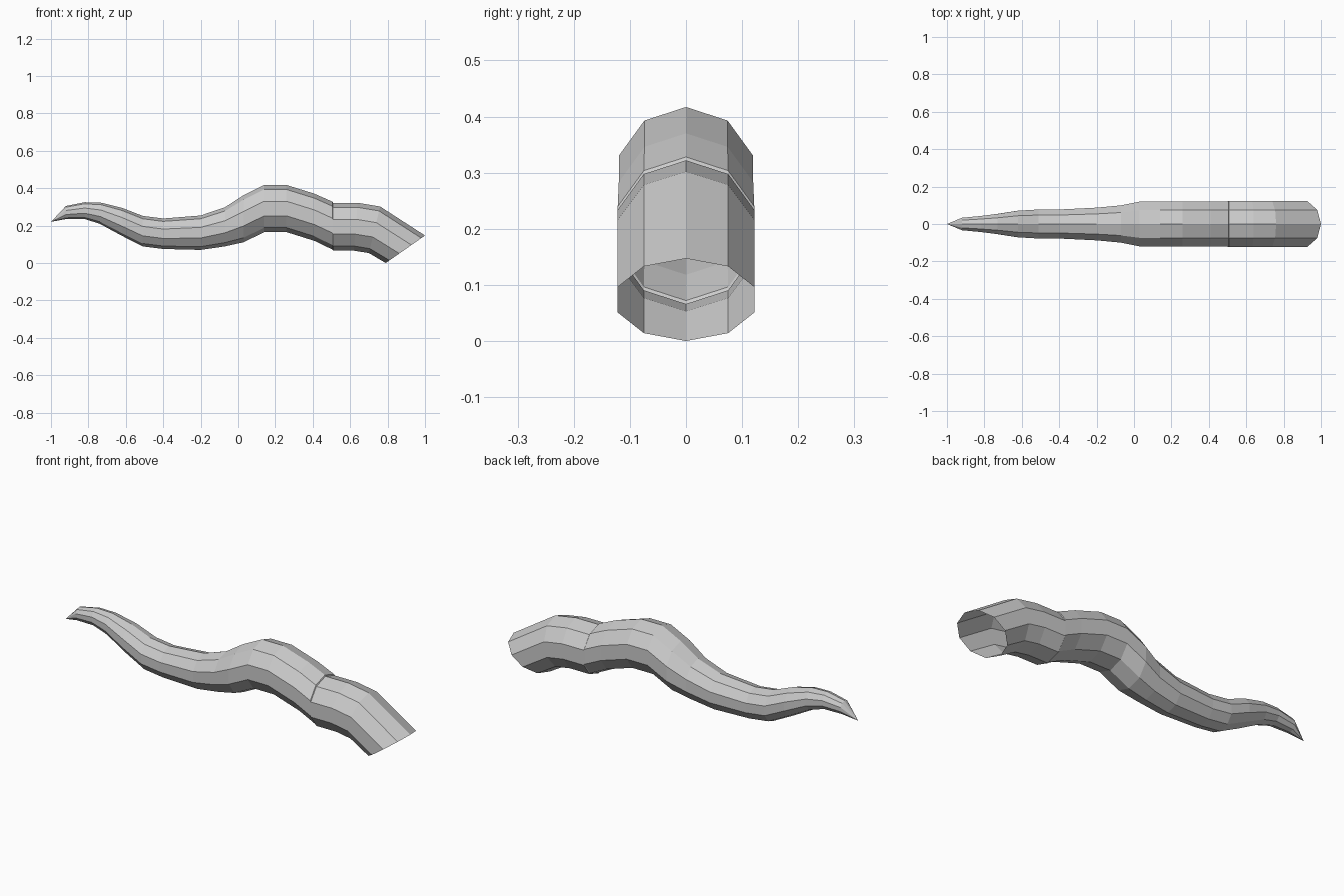
import bpy, bmesh, math
from mathutils import Vector

if "Cube" in bpy.data.objects:
    bpy.data.objects.remove(bpy.data.objects["Cube"])

SIDES = 10

# (top x, top z, bottom x, bottom z) of each ring along the tentacle
RINGS = [
    (-0.92, 0.305, -0.92, 0.235),
    (-0.82, 0.325, -0.82, 0.235),
    (-0.73, 0.322, -0.74, 0.210),
    (-0.62, 0.295, -0.62, 0.145),
    (-0.51, 0.252, -0.51, 0.089),
    (-0.40, 0.238, -0.40, 0.075),
    (-0.20, 0.254, -0.20, 0.070),
    (-0.07, 0.298, -0.07, 0.089),
    (0.03, 0.363, 0.03, 0.111),
    (0.14, 0.417, 0.14, 0.165),
    (0.26, 0.417, 0.26, 0.165),
    (0.41, 0.370, 0.41, 0.118),
    (0.505, 0.328, 0.505, 0.072),
    (0.508, 0.322, 0.508, 0.066),
    (0.64, 0.322, 0.62, 0.066),
    (0.76, 0.302, 0.70, 0.053),
    (1.00, 0.147, 0.79, 0.000),
]

bm = bmesh.new()


def add_ring(tx, tz, bx, bz):
    top, bottom = Vector((tx, 0, tz)), Vector((bx, 0, bz))
    centre, up = (top + bottom) / 2, (top - bottom) / 2
    side = Vector((0, min(up.length, 0.128), 0))
    angles = [2 * math.pi * i / SIDES for i in range(SIDES)]
    return [bm.verts.new(centre + up * math.cos(a) + side * math.sin(a)) for a in angles]


# pointed tip
loops = [add_ring(*r) for r in RINGS]
tip = bm.verts.new((-1.0, 0, 0.22))
for i in range(SIDES):
    bm.faces.new((tip, loops[0][i], loops[0][(i + 1) % SIDES]))

# lofted skin, open at the wide end
for a, b in zip(loops, loops[1:]):
    for i in range(SIDES):
        j = (i + 1) % SIDES
        bm.faces.new((a[i], b[i], b[j], a[j]))

bmesh.ops.recalc_face_normals(bm, faces=bm.faces)
if max(bm.faces, key=lambda f: f.calc_center_median().z).normal.z < 0:
    bmesh.ops.reverse_faces(bm, faces=bm.faces)
mesh = bpy.data.meshes.new("tentacle")
bm.to_mesh(mesh)
bm.free()
bpy.context.collection.objects.link(bpy.data.objects.new("tentacle", mesh))
